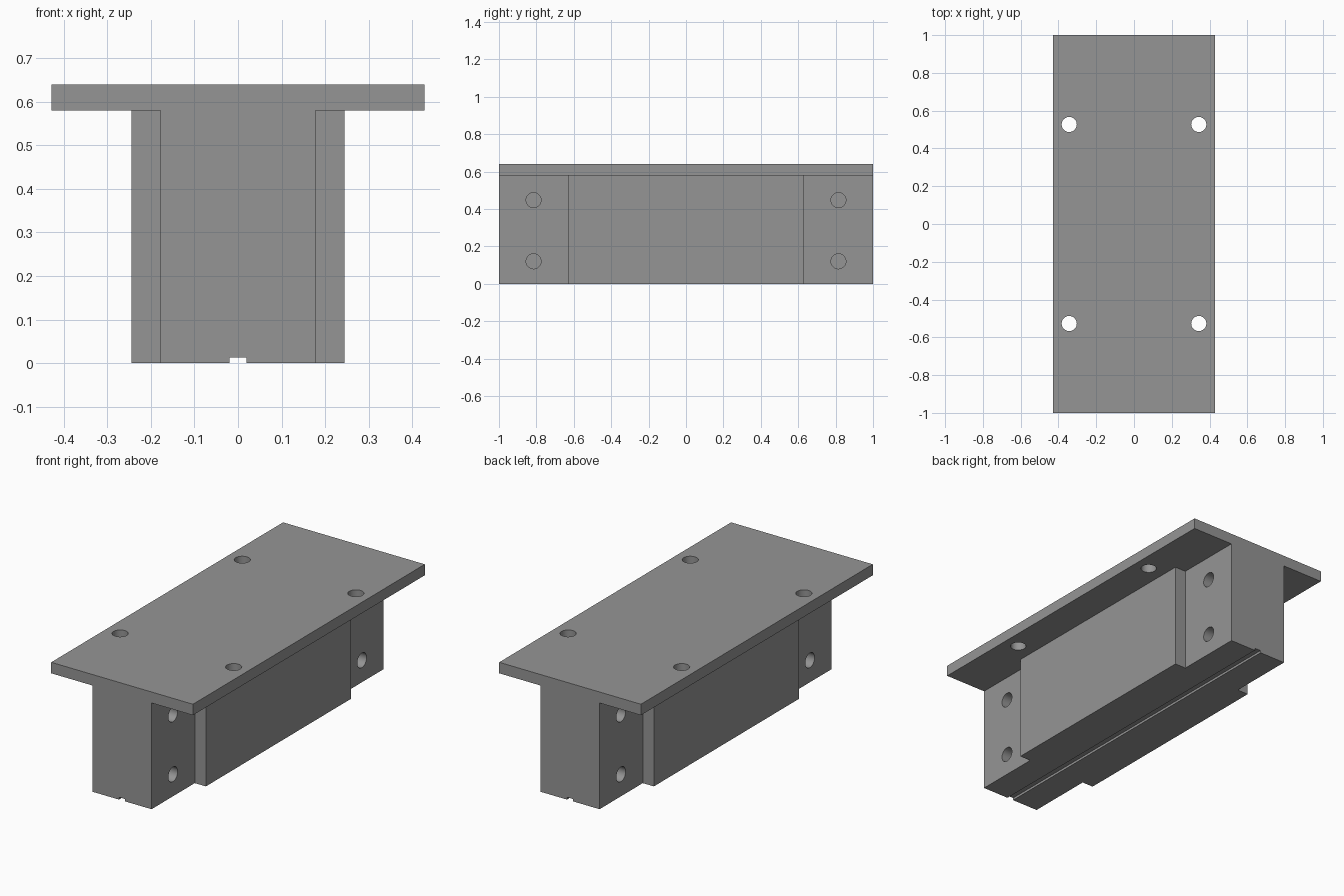
import bpy, bmesh, math
from mathutils import Matrix

if "Cube" in bpy.data.objects:
    bpy.data.objects.remove(bpy.data.objects["Cube"])

grey = bpy.data.materials.new("mid_grey")
grey.diffuse_color = (0.3, 0.3, 0.3, 1)
grey.use_nodes = True
grey.node_tree.nodes["Principled BSDF"].inputs["Base Color"].default_value = grey.diffuse_color


def finish(name, bm):
    bmesh.ops.recalc_face_normals(bm, faces=bm.faces)
    me = bpy.data.meshes.new(name)
    bm.to_mesh(me)
    bm.free()
    me.materials.append(grey)
    ob = bpy.data.objects.new(name, me)
    bpy.context.collection.objects.link(ob)
    return ob


def box(name, size, centre):
    bm = bmesh.new()
    bmesh.ops.create_cube(bm, size=1, matrix=Matrix.Translation(centre) @ Matrix.Diagonal((*size, 1)))
    return finish(name, bm)


def drill(name, centre, depth, axis):
    rot = Matrix.Rotation(math.pi / 2, 4, 'Y') if axis == 'X' else Matrix()
    bm = bmesh.new()
    bmesh.ops.create_cone(bm, cap_ends=True, segments=48, radius1=0.04, radius2=0.04,
                          depth=depth, matrix=Matrix.Translation(centre) @ rot)
    return finish(name, bm)


def combine(target, tool, operation):
    mod = target.modifiers.new(tool.name, 'BOOLEAN')
    mod.operation, mod.object, mod.solver = operation, tool, 'EXACT'
    bpy.context.view_layer.objects.active = target
    bpy.ops.object.modifier_apply(modifier=mod.name)
    bpy.data.objects.remove(tool, do_unlink=True)


TOP, UNDER = 0.64, 0.58          # flange top and underside
WIDE, NARROW = 0.245, 0.178      # body half widths
MID = 0.627                      # half length of the wide middle

# T-shaped beam: flange and narrow web in one profile, extruded along y
profile = [(-NARROW, 0), (-0.019, 0), (-0.019, 0.013), (0.019, 0.013), (0.019, 0), (NARROW, 0),
           (NARROW, UNDER), (0.428, UNDER), (0.428, TOP), (-0.428, TOP), (-0.428, UNDER), (-NARROW, UNDER)]
bm = bmesh.new()
face = bm.faces.new([bm.verts.new((x, -1, z)) for x, z in profile])
ext = bmesh.ops.extrude_face_region(bm, geom=[face])
bmesh.ops.translate(bm, vec=(0, 2, 0), verts=[v for v in ext["geom"] if isinstance(v, bmesh.types.BMVert)])
beam = finish("mounting_beam", bm)

# Wide middle pads on both sides
for s in (-1, 1):
    pad = box("side_pad", (WIDE - NARROW + 0.02, 2 * MID, UNDER + 0.01),
              (s * (WIDE + NARROW - 0.02) / 2, 0, (UNDER + 0.01) / 2))
    combine(beam, pad, 'UNION')

# Through holes in the flange, blind holes in the recessed ends
for sx in (-1, 1):
    for sy in (-1, 1):
        combine(beam, drill("flange_hole", (sx * 0.343, sy * 0.527, 0.61), 0.2, 'Z'), 'DIFFERENCE')
        for z in (0.12, 0.447):
            combine(beam, drill("end_hole", (sx * NARROW, sy * 0.815, z), 0.24, 'X'), 'DIFFERENCE')

# Smooth hole walls, crisp edges elsewhere
bpy.ops.object.select_all(action='DESELECT')
beam.select_set(True)
bpy.context.view_layer.objects.active = beam
bpy.ops.object.shade_smooth_by_angle(angle=math.radians(30))
